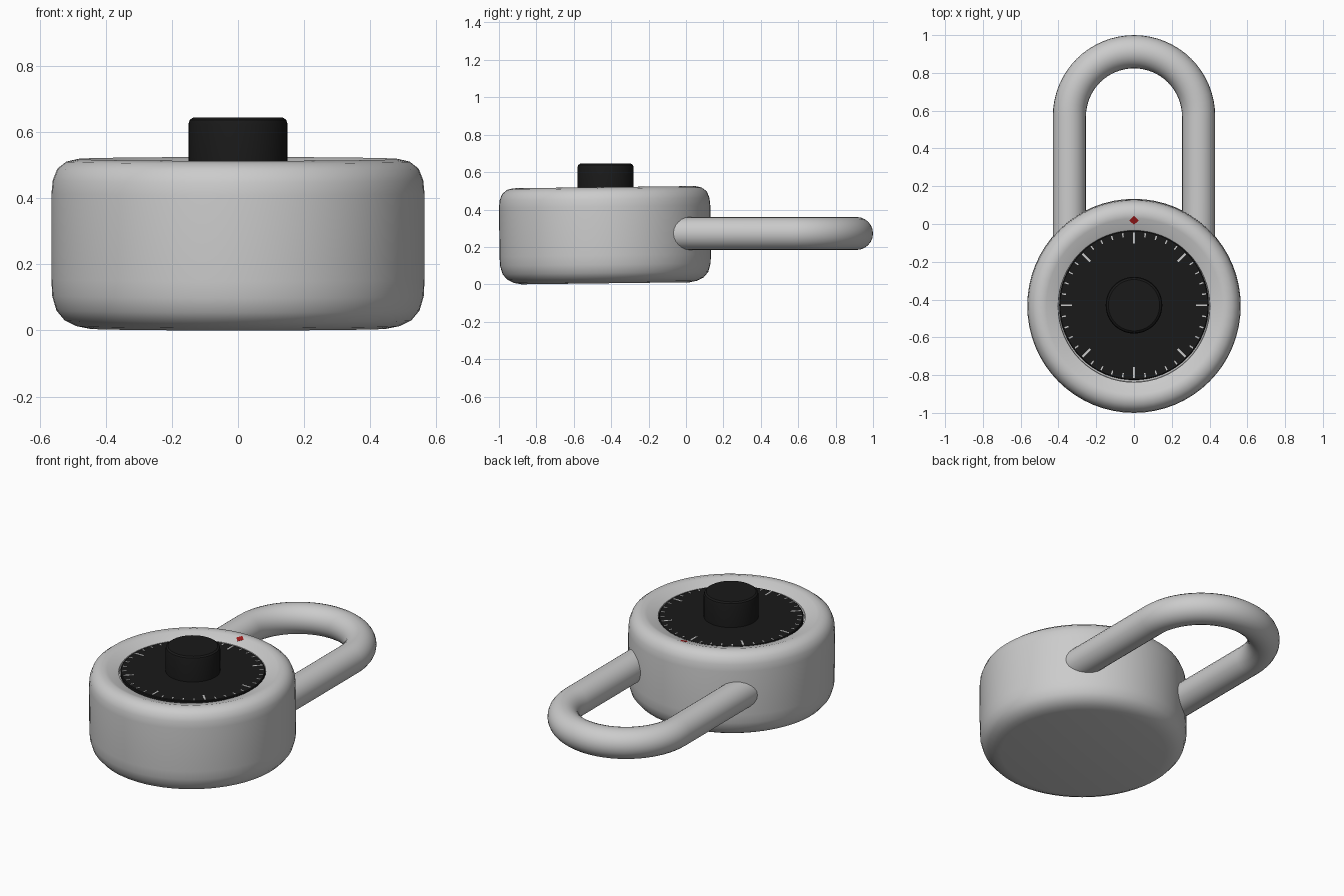
import bpy, bmesh
from math import sin, cos, pi, radians
from mathutils import Matrix, Vector

if "Cube" in bpy.data.objects:
    bpy.data.objects.remove(bpy.data.objects["Cube"])

CY = -0.43          # centre of the round case
DIAL_Z = 0.496      # height of the dial face


def material(name, rgb):
    m = bpy.data.materials.new(name)
    m.diffuse_color = (*rgb, 1)
    m.use_nodes = True
    m.node_tree.nodes["Principled BSDF"].inputs["Base Color"].default_value = m.diffuse_color
    return m


def finish(name, bm, mat=None, smooth=None):
    bmesh.ops.recalc_face_normals(bm, faces=bm.faces)
    me = bpy.data.meshes.new(name)
    bm.to_mesh(me)
    bm.free()
    ob = bpy.data.objects.new(name, me)
    bpy.context.collection.objects.link(ob)
    if mat:
        me.materials.append(mat)
    if smooth:
        bpy.ops.object.select_all(action='DESELECT')
        ob.select_set(True)
        bpy.context.view_layer.objects.active = ob
        bpy.ops.object.shade_smooth_by_angle(angle=radians(smooth))
    return ob


def lathe(name, profile, mat=None, steps=64, smooth=35):
    """Spin (radius, z) points around the vertical axis of the case."""
    bm = bmesh.new()
    vs = [bm.verts.new((r, 0, z)) for r, z in profile]
    es = [bm.edges.new(p) for p in zip(vs, vs[1:])]
    bmesh.ops.spin(bm, geom=vs + es, cent=(0, 0, 0), axis=(0, 0, 1),
                   angle=2 * pi, steps=steps, use_duplicate=False)
    bmesh.ops.remove_doubles(bm, verts=bm.verts, dist=1e-5)
    ob = finish(name, bm, mat, smooth)
    ob.location.y = CY
    return ob


black = material("black", (0.01, 0.01, 0.01))
red = material("red", (0.35, 0.01, 0.01))

# Case: rounded drum with a rim sloping in to the dial, leaning very slightly
case = lathe("case", [(0, 0), (0.45, 0), (0.49, 0.008), (0.525, 0.025), (0.55, 0.055),
                      (0.563, 0.10), (0.565, 0.15), (0.565, 0.41), (0.561, 0.45),
                      (0.547, 0.485), (0.52, 0.506), (0.485, 0.514), (0.465, 0.508),
                      (0.41, 0.491), (0.402, 0.487), (0.40, 0.465), (0, 0.465)])
case.rotation_euler.x = radians(0.7)
case.location.z = 0.0055

# Dial disc and turning knob
lathe("dial", [(0, 0.475), (0.396, 0.475), (0.396, DIAL_Z - 0.004), (0.392, DIAL_Z), (0, DIAL_Z)], black)
lathe("knob", [(0, 0.48), (0.15, 0.48), (0.15, 0.625), (0.146, 0.638),
               (0.136, 0.645), (0, 0.645)], black, 48)

# Dial graduations: forty ticks, every fifth one longer
bm = bmesh.new()
for i in range(40):
    major = i % 5 == 0
    inner, width = (0.328, 0.010) if major else (0.364, 0.007)
    outer = 0.386
    turn = Matrix.Rotation(-i * 2 * pi / 40, 4, 'Z')
    place = Matrix.Translation((0, (inner + outer) / 2, DIAL_Z))
    size = Matrix.Diagonal((width, outer - inner, 0.004, 1))
    bmesh.ops.create_cube(bm, size=1, matrix=turn @ place @ size)
finish("dial_ticks", bm).location.y = CY

# Red diamond index mark lying on the sloping rim
bm = bmesh.new()
bmesh.ops.create_cube(bm, size=1, matrix=Matrix.Rotation(pi / 4, 4, 'Z')
                      @ Matrix.Diagonal((0.035, 0.035, 0.008, 1)))
mark = finish("index_mark", bm, red)
mark.location = (0, 0.02, 0.513)
mark.rotation_euler.x = radians(17)

# Shackle: round bar swept along a U-shaped path
bm = bmesh.new()
R, TUBE, BEND_Y, Z, SIDES = 0.342, 0.088, 0.57, 0.272, 24
stations = [(Vector((R, -0.15, Z)), 0)]
for i in range(33):
    a = pi * i / 32
    stations.append((Vector((R * cos(a), BEND_Y + R * sin(a), Z)), a))
stations.append((Vector((-R, -0.15, Z)), pi))
rings = []
for p, a in stations:
    out = Vector((cos(a), sin(a), 0))
    rings.append([bm.verts.new(p + out * TUBE * cos(t) + Vector((0, 0, TUBE * sin(t))))
                  for t in (2 * pi * k / SIDES for k in range(SIDES))])
for r0, r1 in zip(rings, rings[1:]):
    for k in range(SIDES):
        n = (k + 1) % SIDES
        bm.faces.new((r0[k], r0[n], r1[n], r1[k]))
bm.faces.new(rings[0])
bm.faces.new(rings[-1])
finish("shackle", bm, smooth=40)
